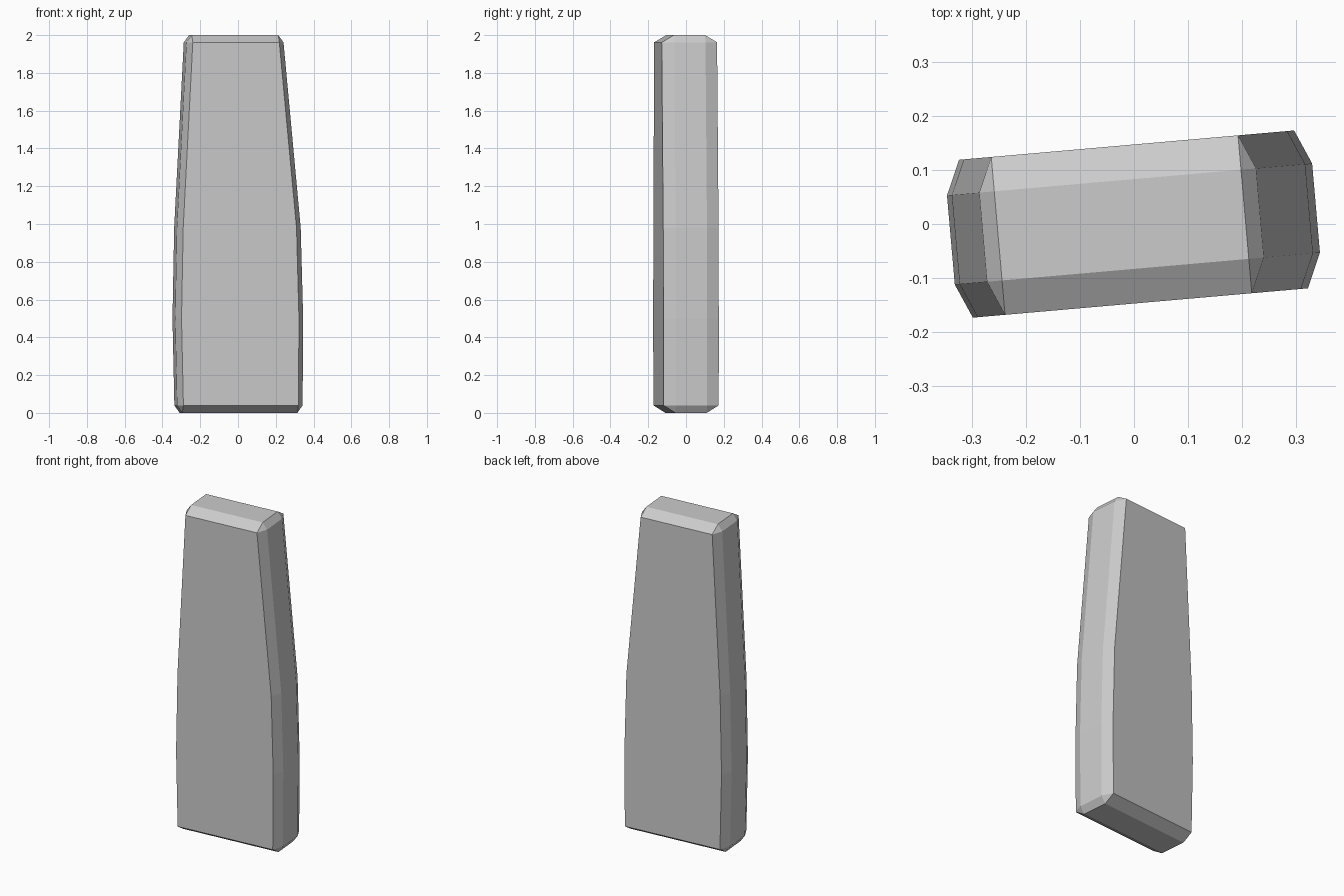
import bpy, bmesh, math

if "Cube" in bpy.data.objects:
    bpy.data.objects.remove(bpy.data.objects["Cube"])

# Slab silhouette: height, left edge, right edge
LEVELS = [(0.04, -0.331, 0.336), (0.5, -0.341, 0.339),
          (0.98, -0.332, 0.326), (1.962, -0.281, 0.2345)]
HALF_DEPTH, FLAT_DEPTH, INSET = 0.147, 0.083, 0.028


def octagon(bm, z, left, right):
    """Chamfered rectangle cross-section."""
    d, f, i = HALF_DEPTH, FLAT_DEPTH, INSET
    pts = [(left + i, -d), (right - i, -d), (right, -f), (right, f),
           (right - i, d), (left + i, d), (left, f), (left, -f)]
    return [bm.verts.new((x, y, z)) for x, y in pts]


def cap(bm, z, left, right):
    """Flat end, with each corner shared by two neighbouring ring points."""
    l, r, f = left + INSET, right - INSET, FLAT_DEPTH
    a, b, c, d = [bm.verts.new((x, y, z)) for x, y in
                  [(l, -f), (r, -f), (r, f), (l, f)]]
    return [a, b, b, c, c, d, d, a]


bm = bmesh.new()
rings = [cap(bm, 0, *LEVELS[0][1:])]
rings += [octagon(bm, *lv) for lv in LEVELS]
rings.append(cap(bm, 2, *LEVELS[-1][1:]))

# Skin neighbouring rings, giving triangles at the chamfered corners
for lo, hi in zip(rings, rings[1:]):
    for k in range(8):
        n = (k + 1) % 8
        bm.faces.new(list(dict.fromkeys([lo[k], lo[n], hi[n], hi[k]])))
bm.faces.new(list(dict.fromkeys(reversed(rings[0]))))
bm.faces.new(list(dict.fromkeys(rings[-1])))
bmesh.ops.recalc_face_normals(bm, faces=bm.faces)

# Stone slab, turned slightly about the vertical
mesh = bpy.data.meshes.new("stone_slab")
bm.to_mesh(mesh)
bm.free()
slab = bpy.data.objects.new("stone_slab", mesh)
slab.rotation_euler.z = math.radians(5)
bpy.context.collection.objects.link(slab)
